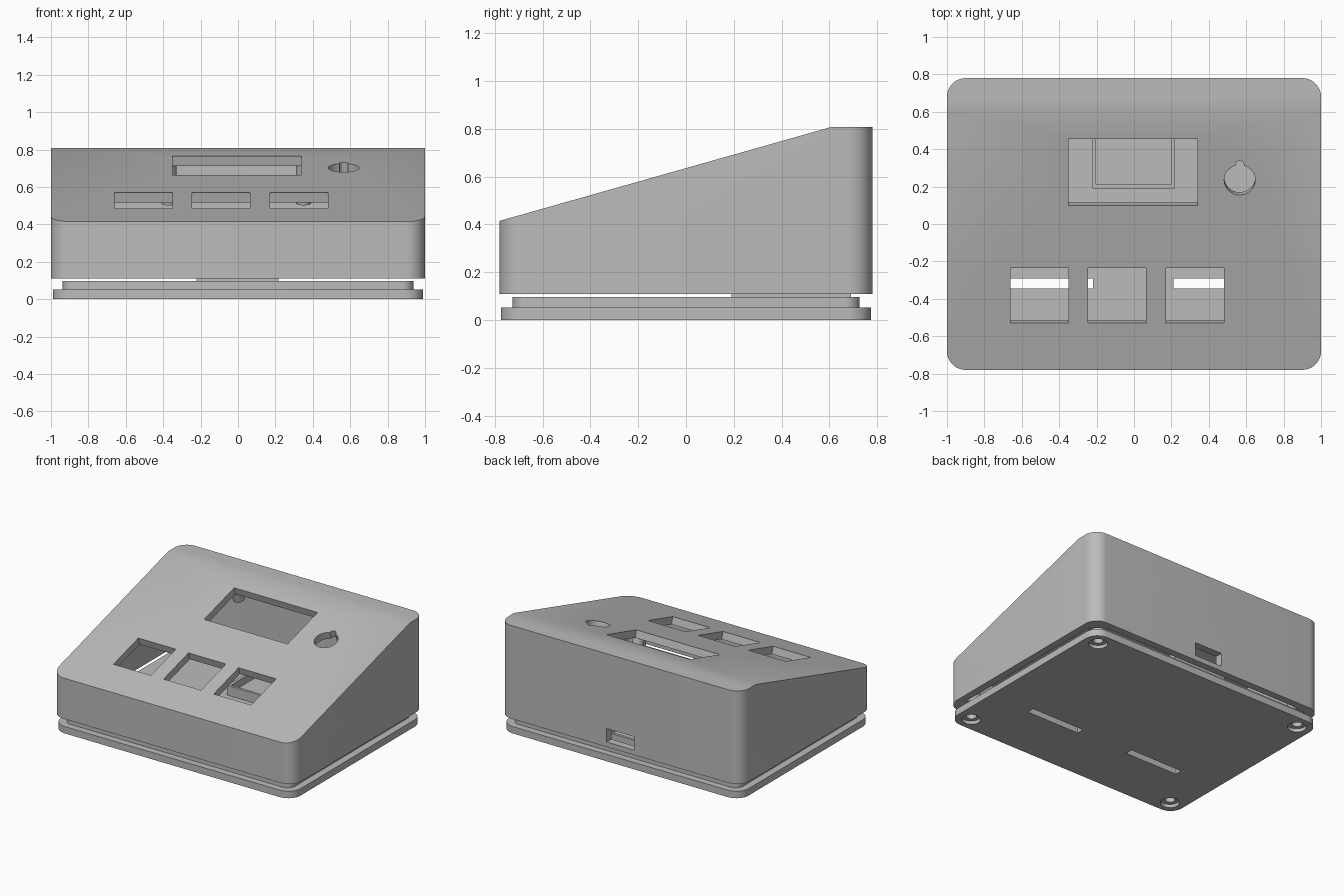
import bpy, bmesh, math
from mathutils import Vector, Matrix

if "Cube" in bpy.data.objects:
    bpy.data.objects.remove(bpy.data.objects["Cube"], do_unlink=True)

grey = bpy.data.materials.new("plain grey")
grey.use_nodes = True
colour = (0.5, 0.5, 0.5, 1)
grey.diffuse_color = colour
grey.node_tree.nodes["Principled BSDF"].inputs["Base Color"].default_value = colour

# Main dimensions
WIDTH, DEPTH = 1.0, 0.78
BOTTOM, FRONT_TOP, BACK_TOP, RIDGE_Y = 0.11, 0.415, 0.807, 0.605
WALL = 0.055
TILT = math.atan2(BACK_TOP - FRONT_TOP, RIDGE_Y + DEPTH)
NORMAL = Vector((0, -math.sin(TILT), math.cos(TILT)))


def slope_point(x, y, depth=0.0):
    """Point on the sloped panel, sunk along its normal."""
    z = FRONT_TOP + (y + DEPTH) * math.tan(TILT)
    return Vector((x, y, z)) - NORMAL * depth


def make_object(name, bm):
    bmesh.ops.recalc_face_normals(bm, faces=bm.faces[:])
    mesh = bpy.data.meshes.new(name)
    bm.to_mesh(mesh)
    bm.free()
    mesh.materials.append(grey)
    obj = bpy.data.objects.new(name, mesh)
    bpy.context.collection.objects.link(obj)
    return obj


def rounded_slab(name, half_x, half_y, radius, low, high, planes=()):
    """Upright rounded block, trimmed above the given planes."""
    bm = bmesh.new()
    ring = []
    steps = 10
    for quarter, (sx, sy) in enumerate(((1, 1), (-1, 1), (-1, -1), (1, -1))):
        for i in range(steps + 1):
            a = (quarter + i / steps) * math.pi / 2
            ring.append(bm.verts.new((sx * (half_x - radius) + radius * math.cos(a),
                                      sy * (half_y - radius) + radius * math.sin(a), low)))
    base = bm.faces.new(ring)
    top = bmesh.ops.extrude_face_region(bm, geom=[base])["geom"]
    bmesh.ops.translate(bm, vec=(0, 0, high - low),
                        verts=[g for g in top if isinstance(g, bmesh.types.BMVert)])
    for co, no in planes:
        cut = bmesh.ops.bisect_plane(bm, geom=bm.verts[:] + bm.edges[:] + bm.faces[:],
                                     plane_co=co, plane_no=no, clear_outer=True)["geom_cut"]
        edges = [g for g in cut if isinstance(g, bmesh.types.BMEdge)]
        bmesh.ops.edgeloop_fill(bm, edges=edges)
    return make_object(name, bm)


def box(name, size, centre, tilt=0.0):
    bm = bmesh.new()
    bmesh.ops.create_cube(bm, size=1, matrix=Matrix.Translation(centre)
                          @ Matrix.Rotation(tilt, 4, 'X') @ Matrix.Diagonal((*size, 1)))
    return make_object(name, bm)


def cylinder(name, radius, height, centre, tilt=0.0):
    bm = bmesh.new()
    bmesh.ops.create_cone(bm, cap_ends=True, segments=32, radius1=radius, radius2=radius,
                          depth=height, matrix=Matrix.Translation(centre)
                          @ Matrix.Rotation(tilt, 4, 'X'))
    return make_object(name, bm)


def cut(target, cutters):
    for cutter in cutters:
        mod = target.modifiers.new("cut", 'BOOLEAN')
        mod.operation, mod.solver, mod.object = 'DIFFERENCE', 'EXACT', cutter
        bpy.context.view_layer.objects.active = target
        bpy.ops.object.modifier_apply(modifier=mod.name)
        bpy.data.objects.remove(cutter, do_unlink=True)


def panel_window(x0, x1, y0, y1):
    """Cutter square to the sloped panel."""
    size = (x1 - x0, (y1 - y0) / math.cos(TILT), 0.2)
    return box("window_cutter", size, slope_point((x0 + x1) / 2, (y0 + y1) / 2), TILT)


# Sloped housing, hollow and open underneath
up = Vector((0, 0, 1))
housing = rounded_slab("housing", WIDTH, DEPTH, 0.1, BOTTOM, 1.0,
                       [(slope_point(0, 0), NORMAL), (up * BACK_TOP, up)])
cavity = rounded_slab("cavity_cutter", WIDTH - WALL, DEPTH - WALL, 0.06, 0, 1.0,
                      [(slope_point(0, 0, WALL), NORMAL), (up * (BACK_TOP - WALL), up)])
cutters = [cavity, panel_window(-0.35, 0.34, 0.10, 0.455)]
# Three button windows
for i in range(3):
    x = -0.66 + i * 0.415
    cutters.append(panel_window(x, x + 0.31, -0.53, -0.235))
# Knob hole with its key notch
cutters.append(cylinder("knob_cutter", 0.083, 0.2, slope_point(0.565, 0.235), TILT))
cutters.append(panel_window(0.542, 0.588, 0.25, 0.315))
cutters.append(cylinder("notch_cutter", 0.023, 0.2, slope_point(0.565, 0.315), TILT))
# Cable port in the back wall
cutters.append(box("port_cutter", (0.23, 0.2, 0.1), (-0.005, DEPTH, 0.197)))
cut(housing, cutters)

# Base plate with its raised lip
base = rounded_slab("base_plate", 0.99, 0.775, 0.1, 0, 0.052)
lip = rounded_slab("base_lip", 0.937, 0.725, 0.06, 0.052, 0.097)
corners = [(sx * 0.88, sy * 0.67) for sx in (-1, 1) for sy in (-1, 1)]
for part in (base, lip):
    cutters = [box("slot_cutter", (0.44, 0.055, 0.4), (x, -0.318, 0)) for x in (-0.44, 0.43)]
    for x, y in corners:
        cutters.append(cylinder("screw_cutter", 0.035, 0.4, (x, y, 0)))
        if part is base:
            cutters.append(cylinder("recess_cutter", 0.065, 0.05, (x, y, 0)))
    cut(part, cutters)

# Circuit board tray behind the cable port
tray = box("board_tray", (0.44, 0.5, 0.08), (-0.003, 0.44, 0.13))
cut(tray, [box("tray_cutter", (0.4, 0.46, 0.1), (-0.003, 0.44, 0.165))])

parts = [housing, base, lip, tray]
# Screw bosses in the housing corners
for x, y in corners:
    top = min(slope_point(x, y - 0.07).z, BACK_TOP) - WALL
    parts.append(cylinder("screw_boss", 0.065, top - BOTTOM, (x, y, (top + BOTTOM) / 2)))
# Display posts under the sloped panel
for x in (-0.37, 0.35):
    for y in (0.04, 0.50):
        parts.append(cylinder("display_post", 0.04, 0.09, slope_point(x, y, WALL + 0.04), TILT))

# Smooth the rounded corners, keep the edges crisp
bpy.ops.object.select_all(action='DESELECT')
for part in parts:
    part.select_set(True)
bpy.context.view_layer.objects.active = housing
bpy.ops.object.shade_smooth_by_angle(angle=math.radians(30))
